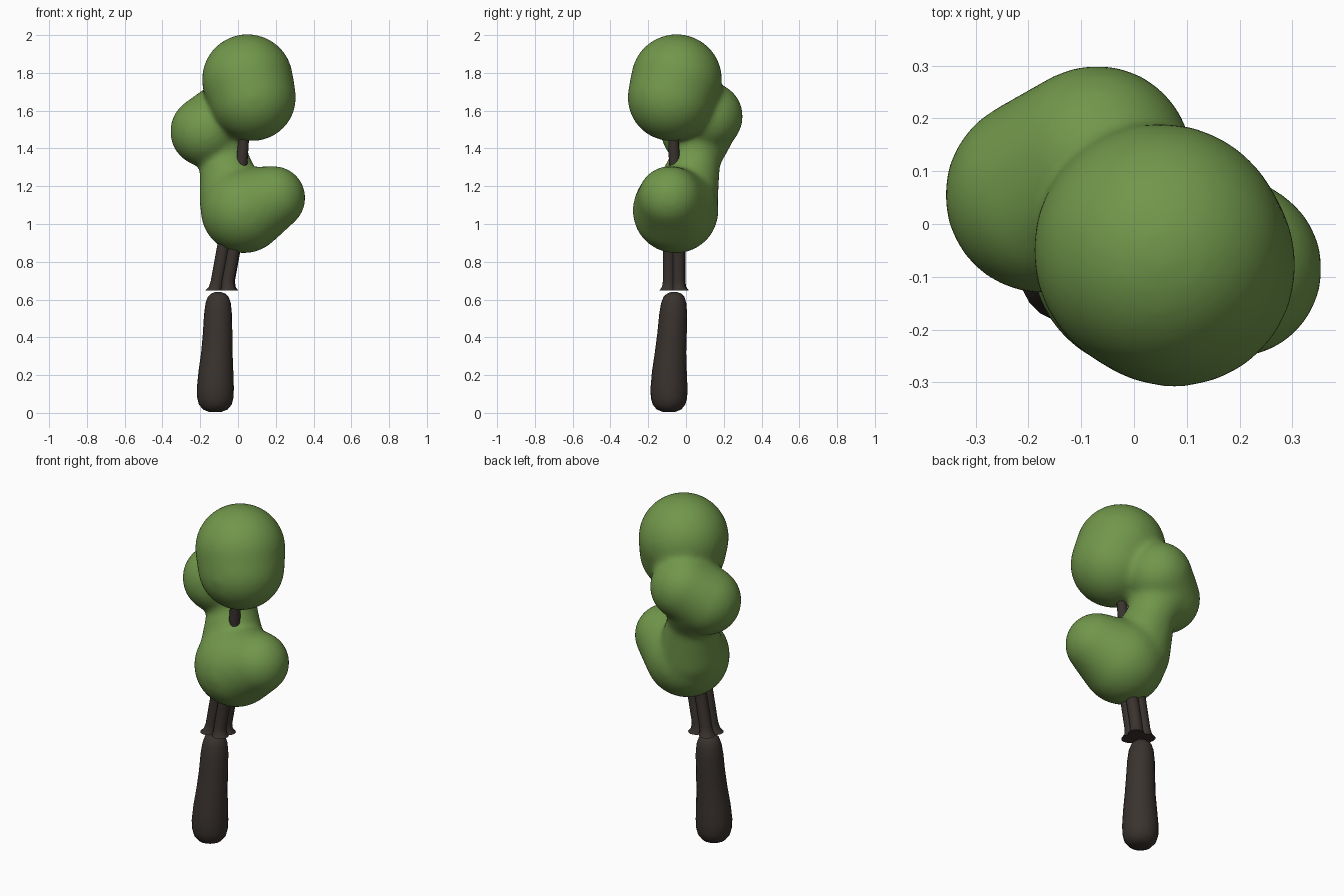
import bpy, bmesh, math
from mathutils import Vector, Matrix

if "Cube" in bpy.data.objects:
    bpy.data.objects.remove(bpy.data.objects["Cube"])


def material(name, rgb):
    m = bpy.data.materials.new(name)
    m.diffuse_color = (*rgb, 1)
    m.use_nodes = True
    m.node_tree.nodes["Principled BSDF"].inputs["Base Color"].default_value = m.diffuse_color
    return m


BARK = material("bark", (0.042, 0.033, 0.028))
LEAF = material("leaf", (0.165, 0.31, 0.07))


def finish(bm, name, mat, angle=180):
    bmesh.ops.recalc_face_normals(bm, faces=bm.faces)
    me = bpy.data.meshes.new(name)
    bm.to_mesh(me)
    bm.free()
    ob = bpy.data.objects.new(name, me)
    bpy.context.collection.objects.link(ob)
    me.materials.append(mat)
    bpy.ops.object.select_all(action='DESELECT')
    ob.select_set(True)
    bpy.context.view_layer.objects.active = ob
    bpy.ops.object.shade_smooth_by_angle(angle=math.radians(angle))
    return ob


def tube(bm, rings, sides=20):
    """Loft horizontal circles given as (x, y, z, radius)."""
    loops = []
    for x, y, z, r in rings:
        loops.append([bm.verts.new((x + r * math.cos(a), y + r * math.sin(a), z))
                      for a in (2 * math.pi * i / sides for i in range(sides))])
    for lo, hi in zip(loops, loops[1:]):
        for i in range(sides):
            j = (i + 1) % sides
            bm.faces.new((lo[i], lo[j], hi[j], hi[i]))
    bm.faces.new(loops[0])
    bm.faces.new(loops[-1])


# Lower trunk: rounded club shape
bm = bmesh.new()
tube(bm, [(-.12, -.09, .006, .035), (-.12, -.09, .018, .065), (-.12, -.09, .045, .087),
          (-.12, -.09, .08, .096), (-.12, -.09, .13, .098), (-.117, -.088, .22, .092),
          (-.112, -.082, .32, .083), (-.108, -.074, .42, .078), (-.106, -.068, .52, .074),
          (-.105, -.065, .58, .067), (-.105, -.064, .615, .055), (-.105, -.063, .632, .037),
          (-.105, -.063, .64, .015)])
finish(bm, "lower_trunk", BARK)

# Upper trunk: bundled stems, each flaring at the cut bottom
bm = bmesh.new()
for dx, dy in ((-.03, -.022), (.026, -.026), (-.022, .026), (.03, .022)):
    cx, cy = -.086, -.063
    tube(bm, [(cx + dx * 1.4, cy + dy * 1.3, .648, .045),
              (cx + dx * 1.15 + .002, cy + dy * 1.1, .668, .036),
              (cx + dx + .006, cy + dy, .70, .034),
              (cx + dx + .035, cy + dy, .86, .034),
              (cx + dx + .06, cy + dy, 1.0, .032)], 14)
finish(bm, "upper_trunk", BARK, 50)

# Branch that reaches the crown through the gap in the leaves
bm = bmesh.new()
tube(bm, [(-.02, -.05, 1.0, .035), (.01, -.055, 1.2, .033),
          (.022, -.062, 1.35, .03), (.033, -.068, 1.48, .027), (.05, -.07, 1.6, .02)], 14)
finish(bm, "crown_branch", BARK, 50)

# Foliage: overlapping balls fused and softened into one mass
bm = bmesh.new()


def ball(p, r):
    bmesh.ops.create_icosphere(bm, subdivisions=4, radius=r, matrix=Matrix.Translation(p))


def chain(p, q, r0, r1, n=7):
    p, q = Vector(p), Vector(q)
    for i in range(n):
        t = i / (n - 1)
        ball(p.lerp(q, t), r0 + (r1 - r0) * t)


chain((.03, -.055, 1.072), (.188, -.085, 1.138), .228, .170)      # lower mass and right lobe
chain((-.025, -.01, 1.12), (-.075, .055, 1.35), .180, .128)       # neck
chain((-.075, .055, 1.35), (-.12, .08, 1.48), .128, .170)
chain((-.172, .055, 1.49), (-.07, .12, 1.57), .188, .182)         # back left lobe
chain((.05, -.05, 1.764), (.076, -.078, 1.67), .242, .232)        # crown
leaf = finish(bm, "foliage", LEAF)
rm = leaf.modifiers.new("fuse", 'REMESH')
rm.mode = 'VOXEL'
rm.voxel_size = 0.014
rm.use_smooth_shade = True
sm = leaf.modifiers.new("soften", 'SMOOTH')
sm.factor = 0.5
sm.iterations = 24
